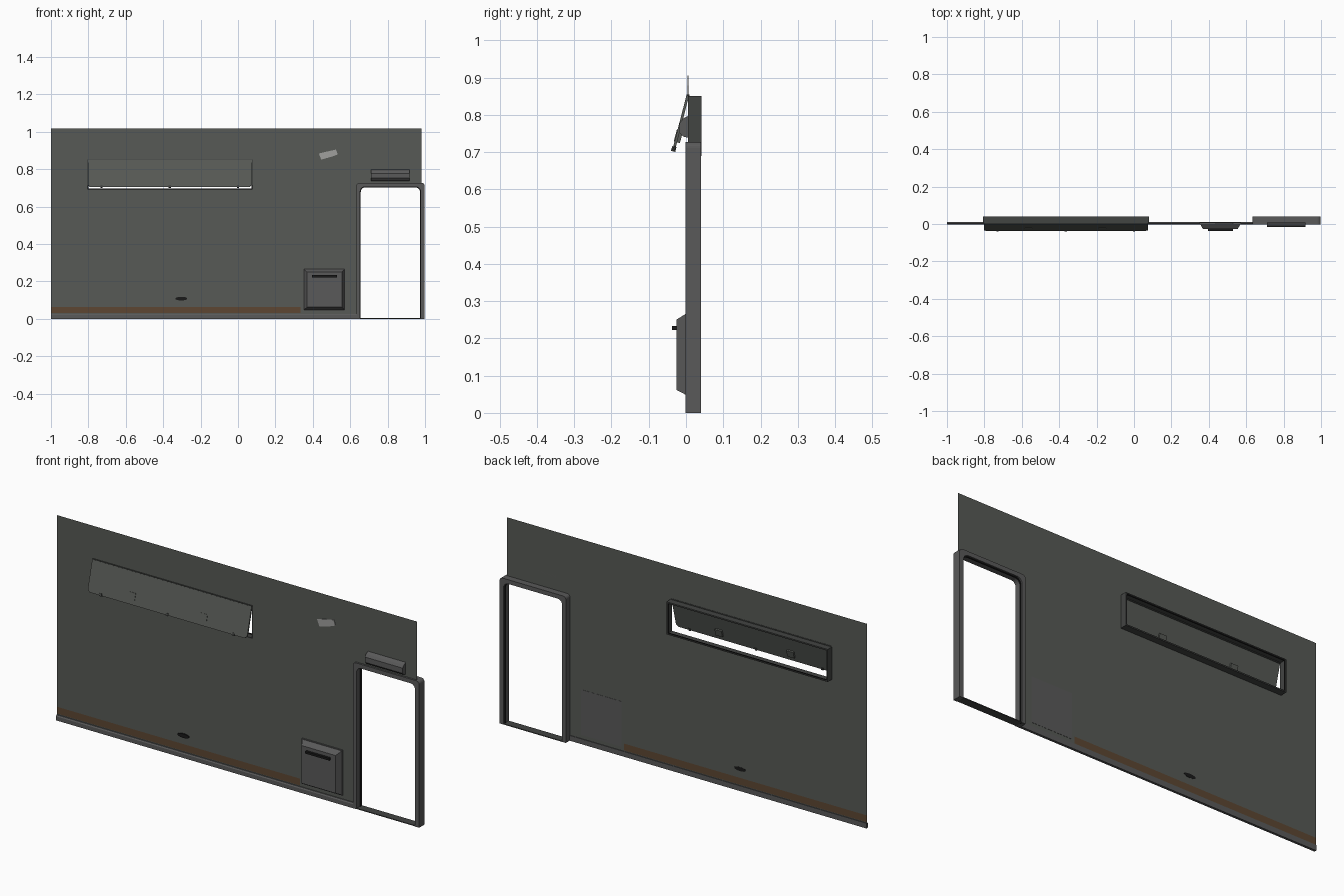
import bpy, bmesh, math
from mathutils import Matrix, Vector

if "Cube" in bpy.data.objects:
    bpy.data.objects.remove(bpy.data.objects["Cube"])


def mat(name, r, g, b):
    m = bpy.data.materials.new(name)
    m.diffuse_color = (r, g, b, 1)
    m.use_nodes = True
    m.node_tree.nodes["Principled BSDF"].inputs["Base Color"].default_value = m.diffuse_color
    return m


WALL = mat("green grey panel", 0.095, 0.102, 0.092)
BROWN = mat("brown stripe", 0.11, 0.062, 0.032)
GREY = mat("frame grey", 0.10, 0.10, 0.10)
DARK = mat("dark grey trim", 0.055, 0.058, 0.055)
BLACK = mat("black rubber", 0.01, 0.01, 0.01)
LIGHT = mat("light grey decal", 0.35, 0.35, 0.34)
WY = 0.007  # wall sheet depth


def make(name, verts, faces, mats, closed=True):
    me = bpy.data.meshes.new(name)
    me.from_pydata(verts, [], faces)
    for m in mats:
        me.materials.append(m)
    bm = bmesh.new()
    bm.from_mesh(me)
    bmesh.ops.remove_doubles(bm, verts=bm.verts, dist=1e-5)
    if closed:
        bmesh.ops.recalc_face_normals(bm, faces=bm.faces)
    bm.to_mesh(me)
    bm.free()
    ob = bpy.data.objects.new(name, me)
    bpy.context.collection.objects.link(ob)
    return ob


def loft(name, a, b, m):
    """Closed solid between two matching outlines."""
    n = len(a)
    faces = [list(range(n)), list(range(n, 2 * n))]
    faces += [(i, (i + 1) % n, n + (i + 1) % n, n + i) for i in range(n)]
    return make(name, a + b, faces, [m])


def rect(x0, x1, z0, z1, y):
    return [(x0, y, z0), (x1, y, z0), (x1, y, z1), (x0, y, z1)]


def box(name, x0, x1, y0, y1, z0, z1, m):
    return loft(name, rect(x0, x1, z0, z1, y0), rect(x0, x1, z0, z1, y1), m)


def prism_x(name, x0, x1, profile, m):
    return loft(name, [(x0, y, z) for y, z in profile], [(x1, y, z) for y, z in profile], m)


def band(name, outer, inner, y0, y1, m, loop):
    """Frame between two matching (x, z) paths, given depth in y."""
    n = len(outer)
    v = [(x, y, z) for p, y in ((outer, y0), (inner, y0), (outer, y1), (inner, y1)) for x, z in p]
    f = []
    for i in range(n if loop else n - 1):
        j = (i + 1) % n
        for a, b in ((0, n), (n, 3 * n), (3 * n, 2 * n), (2 * n, 0)):
            f.append((a + i, a + j, b + j, b + i))
    if not loop:
        f += [(e, n + e, 3 * n + e, 2 * n + e) for e in (0, n - 1)]
    return make(name, v, f, [m])


# Wall sheet with window and door openings, painted stripe near the bottom
xs = [-1, -0.805, 0.076, 0.335, 0.645, 0.98]
zs = [0, 0.03, 0.064, 0.692, 0.715, 0.848, 1.017]
verts, faces, idx = [], [], []
for i in range(5):
    for k in range(6):
        door = i == 4 and k < 4
        window = i == 1 and k in (3, 4)
        if door or window:
            continue
        s = len(verts)
        verts += rect(xs[i], xs[i + 1], zs[k], zs[k + 1], WY)
        faces.append((s, s + 1, s + 2, s + 3))
        idx.append(1 if k == 1 and i < 3 else 0)
wall = make("wall_panel", verts, faces, [WALL, BROWN], closed=False)
for p in wall.data.polygons:
    c = p.center
    p.material_index = 1 if 0.03 < c.z < 0.064 and c.x < 0.335 else 0

# Bottom sill
prism_x("bottom_sill", -1, 0.635, [(0.01, 0), (-0.002, 0), (-0.002, 0.02), (0.002, 0.026), (0.01, 0.026)], GREY)


# Door frame with rounded top corners, plus thin threshold
def arch(x0, x1, top, r):
    pts = [(x0, 0)]
    for cx, start in ((x0 + r, 180), (x1 - r, 90)):
        for s in range(6):
            t = math.radians(start - s * 18)
            pts.append((cx + r * math.cos(t), top - r + r * math.sin(t)))
    return pts + [(x1, 0)]


band("door_frame", arch(0.633, 0.998, 0.727, 0.016), arch(0.653, 0.976, 0.706, 0.026), -0.002, 0.04, GREY, False)
band("door_seal", arch(0.650, 0.979, 0.709, 0.026), arch(0.656, 0.973, 0.703, 0.026), 0.026, 0.033, BLACK, False)
box("door_threshold", 0.64, 0.99, 0.0, 0.04, 0.0, 0.004, DARK)

# Lamp above the door
prism_x("door_lamp", 0.71, 0.918,
        [(WY, 0.738), (-0.008, 0.742), (-0.017, 0.752), (-0.017, 0.778), (-0.008, 0.790), (WY, 0.798)], GREY)


# Window frame behind the opening
def ring(d):
    return [(-0.808 + d, 0.689 + d), (0.079 - d, 0.689 + d), (0.079 - d, 0.851 - d), (-0.808 + d, 0.851 - d)]


band("window_frame", ring(0), ring(0.005), 0.005, 0.041, DARK, True)
band("window_back_seal", ring(0.001), ring(0.008), 0.034, 0.039, BLACK, True)

# Awning flap, modelled upright with its top at the origin, then tilted outward
tilt = Matrix.Translation(Vector((0, 0.004, 0.851))) @ Matrix.Rotation(math.radians(-14.5), 4, 'X')


def tilted(ob):
    ob.data.transform(tilt)
    return ob


L = 0.151
cham = 0.012
flap = [(-0.803, 0), (-0.803, -L + cham), (-0.803 + cham, -L), (0.074 - cham, -L), (0.074, -L + cham), (0.074, 0)]
tilted(loft("window_flap", [(x, -0.003, z) for x, z in flap], [(x, 0.004, z) for x, z in flap], WALL))
for n, x in enumerate((-0.565, -0.17)):
    tilted(box(f"flap_latch_{n}", x - 0.019, x + 0.019, -0.005, 0.012, -0.128, -0.094, WALL))
for n, x in enumerate((-0.73, -0.365, 0.0)):
    tilted(box(f"flap_catch_{n}", x - 0.006, x + 0.006, -0.006, 0.006, -L - 0.003, -L + 0.01, DARK))
box("window_hinge", -0.803, 0.074, 0.002, 0.009, 0.842, 0.855, DARK)

# Service hatch with sloped sides and handle
o, f = (0.35, 0.573, 0.045, 0.270), (0.368, 0.555, 0.062, 0.250)
loft("hatch_cover", rect(*o, WY - 0.001), rect(*f, -0.026), GREY)
loft("hatch_flange", rect(*o, WY + 0.001), rect(*o, 0.001), GREY)
box("hatch_handle", 0.396, 0.528, -0.038, -0.026, 0.222, 0.233, BLACK)

# Small drain fitting
c = [(-0.303 + 0.032 * math.cos(t), 0.108 + 0.010 * math.sin(t))
     for t in (2 * math.pi * i / 16 for i in range(16))]
loft("drain_fitting", [(x, 0.001, z) for x, z in c], [(x, WY + 0.001, z) for x, z in c], BLACK)

# Light decal plate
d = [(0.432, 0.884), (0.445, 0.851), (0.505, 0.868), (0.533, 0.879), (0.524, 0.905), (0.465, 0.892)]
loft("decal_plate", [(x, WY - 0.003, z) for x, z in d], [(x, WY - 0.0005, z) for x, z in d], LIGHT)
